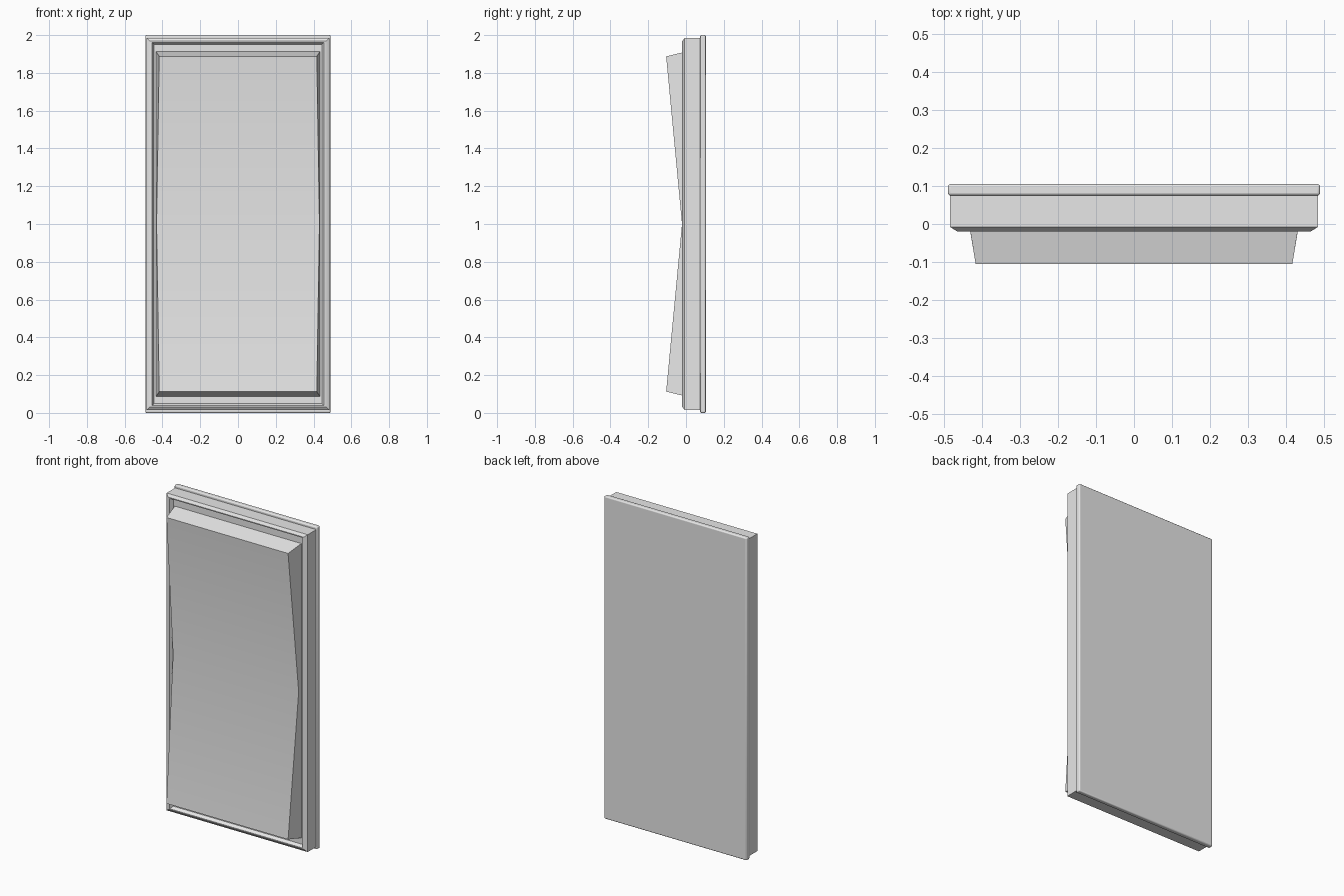
import bpy
import bmesh

if "Cube" in bpy.data.objects:
    bpy.data.objects.remove(bpy.data.objects["Cube"], do_unlink=True)

GREY = (0.8, 0.8, 0.8, 1.0)
plastic = bpy.data.materials.new("light_grey_plastic")
plastic.use_nodes = True
plastic.diffuse_color = GREY
plastic.node_tree.nodes["Principled BSDF"].inputs["Base Color"].default_value = GREY

MID = 1.0


def ring(half_x, half_z, y, mid_y=None):
    """Six-point loop: four corners plus a point halfway up each side."""
    m = y if mid_y is None else mid_y[1]
    mx = half_x if mid_y is None else mid_y[0]
    return [(-half_x, y, MID - half_z), (half_x, y, MID - half_z), (mx, m, MID),
            (half_x, y, MID + half_z), (-half_x, y, MID + half_z), (-mx, m, MID)]


def build(name, rings, bevel=0.0):
    """Bridge the loops in order and close both ends."""
    bm = bmesh.new()
    loops = [[bm.verts.new(p) for p in r] for r in rings]
    for a, b in zip(loops, loops[1:]):
        for i in range(6):
            j = (i + 1) % 6
            bm.faces.new((a[i], a[j], b[j], b[i]))
    for loop in (loops[0], loops[-1]):
        bm.faces.new((loop[0], loop[1], loop[2], loop[5]))
        bm.faces.new((loop[5], loop[2], loop[3], loop[4]))
    bmesh.ops.recalc_face_normals(bm, faces=bm.faces)
    mesh = bpy.data.meshes.new(name)
    bm.to_mesh(mesh)
    bm.free()
    mesh.materials.append(plastic)
    obj = bpy.data.objects.new(name, mesh)
    bpy.context.collection.objects.link(obj)
    if bevel:
        mod = obj.modifiers.new("soft_edges", "BEVEL")
        mod.width = bevel
        mod.segments = 3
        mod.limit_method = "ANGLE"
    bpy.ops.object.select_all(action="DESELECT")
    obj.select_set(True)
    bpy.context.view_layer.objects.active = obj
    bpy.ops.object.shade_smooth_by_angle(angle=0.6)
    return obj


# Back plate with rounded edges
build("back_plate", [ring(0.49, 1.0, 0.105), ring(0.49, 1.0, 0.075)], bevel=0.007)

# Frame: outer wall, chamfer, narrow rim, slope down to a shallow recess
build("frame", [
    ring(0.484, 0.984, 0.08),
    ring(0.484, 0.984, -0.008),
    ring(0.465, 0.968, -0.02),
    ring(0.455, 0.962, -0.02),
    ring(0.444, 0.951, 0.0),
])

# Rocker: tapered sides and a front face folded inward at mid height
build("rocker", [
    ring(0.435, 0.914, 0.005),
    ring(0.417, 0.887, -0.105, mid_y=(0.431, -0.021)),
])
